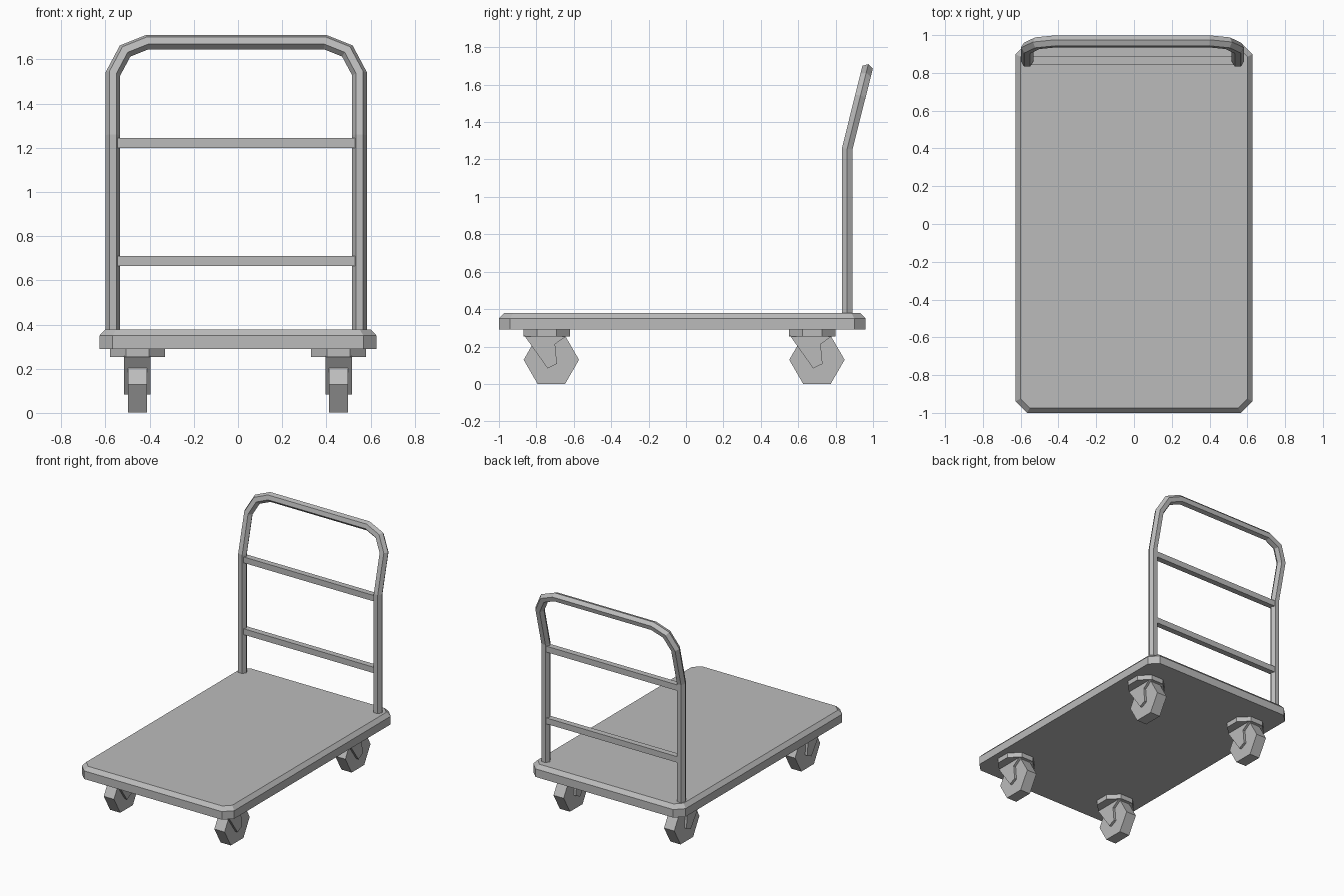
import bpy, bmesh, math
from mathutils import Vector

default = bpy.data.objects.get("Cube")
if default:
    bpy.data.objects.remove(default, do_unlink=True)

GREY = (0.5, 0.5, 0.5, 1)
grey = bpy.data.materials.new("plain grey")
grey.use_nodes = True
grey.diffuse_color = GREY
grey.node_tree.nodes["Principled BSDF"].inputs["Base Color"].default_value = GREY


def finish(name, rings):
    """Skin a list of equal rings into a capped, flat-shaded solid."""
    bm = bmesh.new()
    loops = [[bm.verts.new(p) for p in ring] for ring in rings]
    n = len(loops[0])
    for low, high in zip(loops, loops[1:]):
        for i in range(n):
            j = (i + 1) % n
            bm.faces.new((low[i], low[j], high[j], high[i]))
    bm.faces.new(loops[0])
    bm.faces.new(loops[-1])
    bmesh.ops.recalc_face_normals(bm, faces=bm.faces)
    mesh = bpy.data.meshes.new(name)
    bm.to_mesh(mesh)
    bm.free()
    mesh.materials.append(grey)
    obj = bpy.data.objects.new(name, mesh)
    bpy.context.collection.objects.link(obj)
    return obj


def ngon(sides, radius, turn=0.0):
    angles = [math.tau * i / sides + turn for i in range(sides)]
    return [(radius * math.cos(a), radius * math.sin(a)) for a in angles]


def side_extrusion(name, profile, x, y, width):
    """Extrude a y-z profile along x."""
    return finish(name, [[(x + s * width / 2, y + py, pz) for py, pz in profile]
                         for s in (-1, 1)])


# Deck with cut corners and a bevelled upper rim
def deck_ring(inset, z, cut=0.06):
    hx, y0, y1 = 0.627 - inset, -1 + inset, 0.96 - inset
    c = cut - inset * 0.4
    return [(hx, y0 + c, z), (hx, y1 - c, z), (hx - c, y1, z), (c - hx, y1, z),
            (-hx, y1 - c, z), (-hx, y0 + c, z), (c - hx, y0, z), (hx - c, y0, z)]


finish("deck", [deck_ring(0, 0.29), deck_ring(0, 0.35), deck_ring(0.026, 0.378)])

# Push handle: hexagonal tube swept along a mitred path
HANDLE_X, HANDLE_Y = -0.008, 0.862
lean = Vector((0, 0.25, 1)).normalized()
tilted = Vector((0, lean.z, -lean.y))
upright = Vector((0, 1, 0))
half = [(0.558, 0.36, upright), (0.558, 1.257, (upright + tilted).normalized()),
        (0.558, 1.535, tilted), (0.503, 1.638, tilted), (0.403, 1.678, tilted)]


def path_point(x, z):
    return Vector((HANDLE_X + x, HANDLE_Y + max(0, z - 1.257) * 0.25, z))


path = [(path_point(-x, z), d) for x, z, d in half]
path += [(path_point(x, z), d) for x, z, d in reversed(half)]
rings = []
for i, (p, depth) in enumerate(path):
    before = (p - path[i - 1][0]).normalized() if i else None
    after = (path[i + 1][0] - p).normalized() if i + 1 < len(path) else None
    before, after = before or after, after or before
    tangent = (before + after).normalized()
    across = tangent.cross(depth).normalized()
    bends_sideways = depth == tilted
    stretch = 1 / tangent.dot(before) if bends_sideways else 1
    rings.append([p + across * a * stretch + depth * b for a, b in ngon(6, 0.033)])
finish("handle_frame", rings)

# Cross bars
for name, z in (("lower_cross_bar", 0.688), ("upper_cross_bar", 1.222)):
    bar = ngon(4, 0.022 * math.sqrt(2), math.pi / 4)
    side_extrusion(name, [(a, z + b) for a, b in bar], HANDLE_X, HANDLE_Y + 0.002, 1.08)

# Casters: octagonal plate, solid raked fork, hexagonal wheel
fork = [(-0.144, 0.258), (-0.02, 0.083), (0.03, 0.107), (0.02, 0.213), (0.085, 0.258)]
for end, y in (("front", -0.72), ("rear", 0.70)):
    for side, x in (("left", 0.455), ("right", -0.455)):
        tag = end + "_" + side
        plate = ngon(8, 0.124 / math.cos(math.pi / 8), math.pi / 8)
        finish(tag + "_caster_plate",
               [[(x + a, y - 0.025 + b, z) for a, b in plate] for z in (0.254, 0.291)])
        side_extrusion(tag + "_fork", fork, x, y, 0.12)
        wheel = [(a, b + 0.129) for a, b in ngon(6, 0.148)]
        side_extrusion(tag + "_wheel", wheel, x, y, 0.084)
